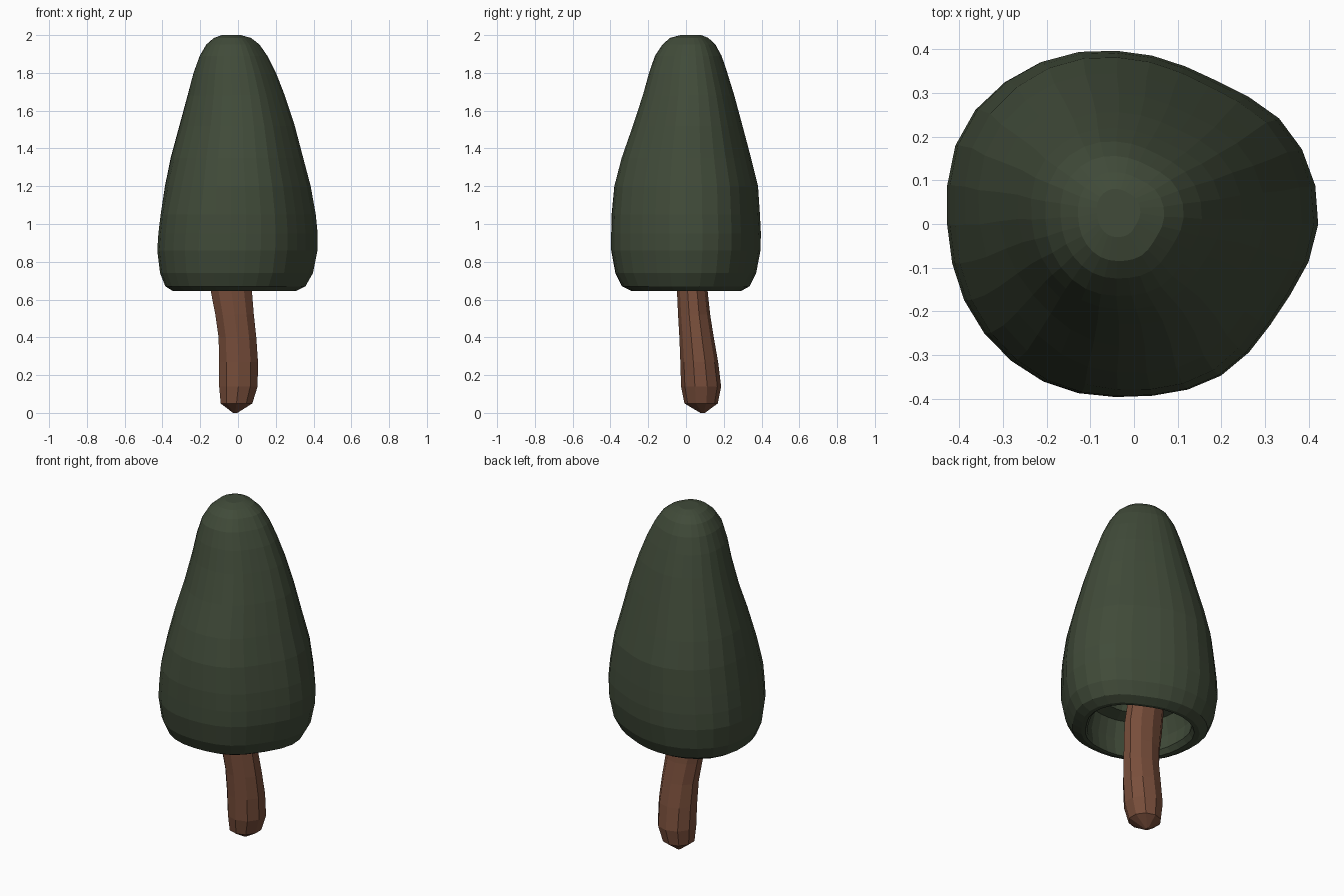
import bpy, bmesh, math

if "Cube" in bpy.data.objects:
    bpy.data.objects.remove(bpy.data.objects["Cube"], do_unlink=True)


def make_material(name, rgb):
    mat = bpy.data.materials.new(name)
    mat.use_nodes = True
    mat.diffuse_color = (*rgb, 1)
    bsdf = next(n for n in mat.node_tree.nodes if n.type == 'BSDF_PRINCIPLED')
    bsdf.inputs["Base Color"].default_value = (*rgb, 1)
    bsdf.inputs["Roughness"].default_value = 0.9
    return mat


def loft(name, rings, mat):
    """Skin closed rings of points from bottom to top and cap both ends."""
    bm = bmesh.new()
    loops = [[bm.verts.new(p) for p in ring] for ring in rings]
    count = len(loops[0])
    for low, high in zip(loops, loops[1:]):
        for i in range(count):
            j = (i + 1) % count
            bm.faces.new((low[i], low[j], high[j], high[i]))
    bm.faces.new(loops[0][::-1])
    bm.faces.new(loops[-1])
    bmesh.ops.recalc_face_normals(bm, faces=bm.faces)
    mesh = bpy.data.meshes.new(name)
    bm.to_mesh(mesh)
    bm.free()
    mesh.materials.append(mat)
    obj = bpy.data.objects.new(name, mesh)
    bpy.context.collection.objects.link(obj)
    return obj


def smooth_radius(radii, t):
    """Closed spline through evenly spaced radii, t in turns."""
    n = len(radii)
    k = math.floor(t * n)
    f = t * n - k
    a, b, c, d = (radii[(k + o) % n] for o in (-1, 0, 1, 2))
    return b + 0.5 * f * (c - a + f * (2*a - 5*b + 4*c - d + f * (3*(b - c) + d - a)))


green = make_material("dark leaf green", (0.052, 0.070, 0.041))
brown = make_material("bark brown", (0.19, 0.077, 0.044))

# Foliage: uneven rounded outline, scaled at each height
SIDES = 30
OUTLINE = [.425, .42, .38, .394, .43, .45, .428, .425, .415, .395, .40, .39]


def foliage_ring(z, left, right, front, back, dent=0):
    cx, cy = (left + right) / 2, (front + back) / 2
    sx, sy = (right - left) / .857, (back - front) / .793
    ring = []
    for i in range(SIDES):
        a = math.tau * i / SIDES
        r = smooth_radius(OUTLINE, i / SIDES)
        r *= 1 - dent * max(0, math.cos(a - math.radians(222))) ** 6
        ring.append((cx + sx * r * math.cos(a), cy + sy * r * math.sin(a), z))
    return ring


# Hollow underside first, then the rim and the outer skin up to the crown
hollow = [(.94, .17), (.87, .19), (.85, .26), (.75, .285), (.67, .275)]
skin = [
    (.645, -.345, .31, -.29, .29),
    (.67, -.385, .36, -.34, .335),
    (.74, -.413, .40, -.375, .37),
    (.86, -.428, .424, -.397, .393),
    (.95, -.422, .425, -.397, .395),
    (1.05, -.41, .415, -.395, .39),
    (1.2, -.388, .388, -.383, .38, .04),
    (1.35, -.358, .348, -.345, .343, .07),
    (1.52, -.312, .303, -.285, .298, .08),
    (1.68, -.268, .25, -.232, .255, .06),
    (1.8, -.236, .203, -.197, .218, .03),
    (1.89, -.203, .157, -.165, .188),
    (1.95, -.168, .115, -.125, .155),
    (1.985, -.128, .07, -.085, .118),
    (2.0, -.085, .015, -.03, .08),
]
rings = [foliage_ring(z, -r - .015, r - .015, -r, r) for z, r in hollow]
rings.append(foliage_ring(.645, -.315, .285, -.27, .27))
rings += [foliage_ring(*level) for level in skin]
loft("foliage", rings, green)

# Trunk: leaning tapered stem with a blunt pointed foot
TRUNK_SIDES = 10
stem = [
    (.0, -.015, .088, .012, .012),
    (.05, -.008, .08, .088, .088),
    (.14, .002, .08, .107, .106),
    (.27, .003, .07, .108, .1),
    (.4, -.003, .056, .105, .091),
    (.52, -.018, .043, .107, .085),
    (.65, -.036, .033, .115, .081),
    (.8, -.06, .026, .11, .079),
    (.97, -.085, .02, .1, .075),
]
rings = []
for z, cx, cy, rx, ry in stem:
    angles = [math.tau * (i + .5) / TRUNK_SIDES for i in range(TRUNK_SIDES)]
    rings.append([(cx + rx * math.cos(a), cy + ry * math.sin(a), z) for a in angles])
loft("trunk", rings, brown)
